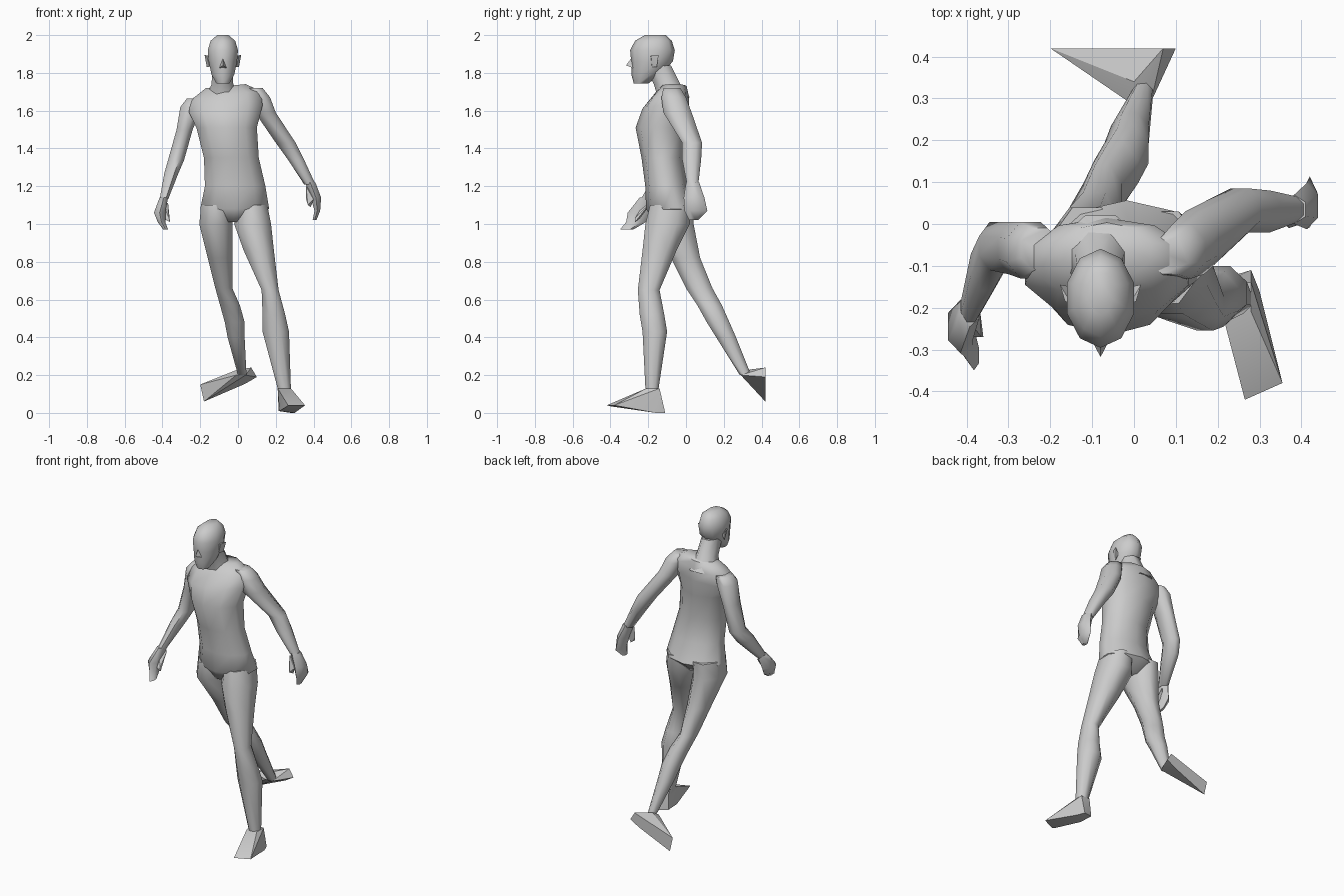
import bpy, bmesh, math


def finish(name, bm, angle):
    bmesh.ops.recalc_face_normals(bm, faces=bm.faces)
    me = bpy.data.meshes.new(name)
    bm.to_mesh(me)
    bm.free()
    ob = bpy.data.objects.new(name, me)
    bpy.context.collection.objects.link(ob)
    bpy.ops.object.select_all(action='DESELECT')
    ob.select_set(True)
    bpy.context.view_layer.objects.active = ob
    bpy.ops.object.shade_smooth_by_angle(angle=math.radians(angle))
    return ob


def loft(name, rows, n=8, angle=60):
    """Skin rings given as (x0, x1, y0, y1, z[, side tilt])."""
    bm = bmesh.new()
    rings = []
    k = 1 / math.cos(math.pi / n)
    for x0, x1, y0, y1, z, *tilt in rows:
        t = tilt[0] if tilt else 0
        ring = []
        for i in range(n):
            a = 2 * math.pi * (i + 0.5) / n
            dx = (x1 - x0) / 2 * math.cos(a) * k
            dy = (y1 - y0) / 2 * math.sin(a) * k
            ring.append(bm.verts.new(((x0 + x1) / 2 + dx, (y0 + y1) / 2 + dy, z + t * dx)))
        rings.append(ring)
    for a, b in zip(rings, rings[1:]):
        for i in range(n):
            j = (i + 1) % n
            bm.faces.new((a[i], a[j], b[j], b[i]))
    bm.faces.new(rings[0])
    bm.faces.new(rings[-1])
    return finish(name, bm, angle)


def hull(name, pts, angle=30):
    bm = bmesh.new()
    for p in pts:
        bm.verts.new(p)
    bmesh.ops.convex_hull(bm, input=bm.verts)
    return finish(name, bm, angle)


# trunk
loft("torso", [
    (-.10, .05, -.16, -.02, 1.01), (-.20, .165, -.205, .05, 1.08),
    (-.175, .145, -.21, .0, 1.20), (-.18, .11, -.23, -.02, 1.35),
    (-.22, .10, -.26, .0, 1.51), (-.26, .13, -.225, .01, 1.61, .1),
    (-.25, .12, -.17, .01, 1.68, .13), (-.17, .04, -.13, .0, 1.73, .1)], n=10)

# neck and head
loft("neck", [(-.17, .01, -.15, .02, 1.67), (-.14, -.025, -.17, -.03, 1.74),
              (-.135, -.03, -.22, -.08, 1.84)])
loft("head", [
    (-.115, -.045, -.275, -.20, 1.745), (-.14, -.02, -.285, -.14, 1.79),
    (-.155, -.005, -.285, -.075, 1.86), (-.16, .0, -.29, -.065, 1.92),
    (-.145, -.015, -.265, -.08, 1.97), (-.11, -.05, -.215, -.11, 2.0)], n=10)
hull("nose", [(-.08, -.28, 1.89), (-.08, -.318, 1.84), (-.10, -.28, 1.825), (-.06, -.28, 1.825)])
for side, s in (("left", 1), ("right", -1)):
    hull(side + "_ear", [(-.08 + s * x, y, z) for x, y, z in (
        (.07, -.18, 1.83), (.07, -.19, 1.89), (.085, -.155, 1.83),
        (.097, -.145, 1.895), (.085, -.185, 1.89), (.07, -.15, 1.86))])

# arm swinging forward
loft("right_arm", [
    (-.27, -.18, -.11, -.01, 1.665), (-.305, -.19, -.13, .005, 1.62),
    (-.325, -.24, -.12, .005, 1.50), (-.37, -.285, -.11, .005, 1.34),
    (-.39, -.315, -.16, -.035, 1.27), (-.415, -.37, -.24, -.17, 1.13)])
loft("right_hand", [(-.415, -.37, -.24, -.17, 1.14), (-.445, -.385, -.30, -.19, 1.06),
                    (-.425, -.385, -.31, -.22, 1.01), (-.395, -.37, -.345, -.285, .97)], n=6)
hull("right_thumb", [(-.41, -.21, 1.13), (-.37, -.19, 1.11), (-.365, -.27, 1.03),
                     (-.40, -.27, 1.03), (-.36, -.27, 1.01), (-.41, -.22, 1.05)])

# arm swinging back
loft("left_arm", [
    (.04, .13, -.12, -.03, 1.72), (.06, .17, -.13, -.0, 1.67),
    (.09, .20, -.12, .03, 1.59), (.20, .305, -.02, .085, 1.43),
    (.265, .35, -.02, .08, 1.34), (.35, .41, .005, .065, 1.21)])
loft("left_hand", [(.355, .41, .005, .065, 1.22), (.385, .44, -.005, .09, 1.14),
                   (.405, .435, .0, .105, 1.07), (.395, .415, .02, .06, 1.02)], n=6)
hull("left_thumb", [(.36, .01, 1.20), (.40, .04, 1.19), (.36, .0, 1.13),
                    (.37, -.01, 1.10), (.385, .01, 1.09), (.40, .0, 1.13)])

# planted leg
loft("left_leg", [
    (-.01, .155, -.19, .03, 1.10), (-.02, .175, -.215, .02, 1.0),
    (.03, .19, -.23, -.05, .86), (.125, .215, -.255, -.14, .65),
    (.13, .25, -.245, -.115, .52), (.13, .27, -.23, -.10, .43),
    (.21, .28, -.215, -.145, .13), (.22, .28, -.21, -.14, .07)])
hull("left_foot", [
    (.21, -.21, .13), (.28, -.21, .13), (.28, -.14, .13), (.22, -.14, .13),
    (.215, -.13, .01), (.28, -.11, .0), (.30, -.16, .0), (.22, -.22, .01),
    (.265, -.42, .04), (.355, -.38, .04), (.26, -.40, .035)])

# trailing leg
loft("right_leg", [
    (-.195, -.03, -.19, .04, 1.10), (-.205, -.03, -.195, .04, 1.0),
    (-.16, -.03, -.08, .075, .82), (-.12, -.03, -.0, .14, .66),
    (-.095, .01, .06, .19, .57), (-.07, .035, .11, .23, .48),
    (-.055, .035, .16, .265, .40), (-.0, .045, .285, .345, .20)])
hull("right_foot", [
    (-.01, .29, .20), (.04, .29, .20), (.04, .34, .22), (.0, .34, .23),
    (.07, .42, .24), (.10, .42, .19), (.04, .42, .155),
    (-.20, .42, .15), (-.18, .42, .06), (.01, .42, .22)])
